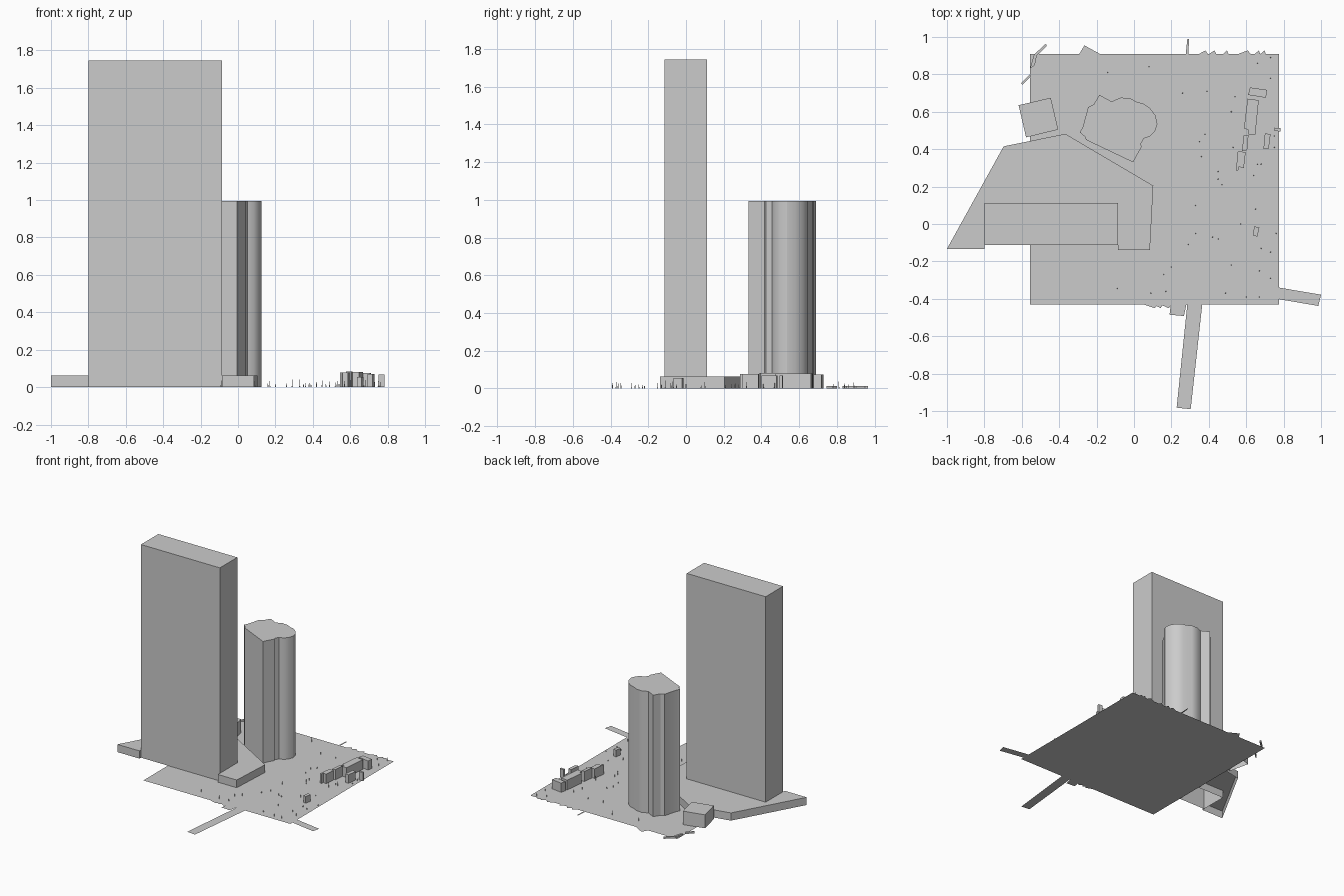
import bpy, bmesh, math, random

random.seed(4)


def prism(name, pts, height=0.0, z=0.0):
    """Flat outline, or an open-bottomed extruded outline when height > 0."""
    area = sum(a[0] * b[1] - b[0] * a[1] for a, b in zip(pts, pts[1:] + pts[:1]))
    if area < 0:
        pts = pts[::-1]
    bm = bmesh.new()
    top = [bm.verts.new((x, y, z + height)) for x, y in pts]
    bm.faces.new(top)
    if height > 0:
        low = [bm.verts.new((x, y, z)) for x, y in pts]
        n = len(pts)
        for i in range(n):
            j = (i + 1) % n
            bm.faces.new((low[i], low[j], top[j], top[i]))
    me = bpy.data.meshes.new(name)
    bm.to_mesh(me)
    bm.free()
    ob = bpy.data.objects.new(name, me)
    bpy.context.collection.objects.link(ob)
    return ob


# Ground sheet
prism("ground", [(-0.556, -0.43), (0.775, -0.43), (0.775, 0.908), (-0.556, 0.908)])

# Flat road ends and path patches that stick out past the ground
strips = {
    "south_road": [(0.285, -0.43), (0.228, -0.982), (0.303, -0.99), (0.365, -0.43)],
    "east_road": [(0.775, -0.34), (1.0, -0.378), (0.985, -0.438), (0.775, -0.402)],
    "south_path": [(0.197, -0.43), (0.19, -0.485), (0.267, -0.492), (0.28, -0.43)],
    "north_path": [(0.277, 0.908), (0.285, 0.99), (0.295, 0.99), (0.29, 0.908)],
    "north_patch": [(-0.293, 0.908), (-0.265, 0.955), (-0.18, 0.908)],
}
for name, pts in strips.items():
    prism(name, pts)
for x, w in [(0.37, 0.05), (0.42, 0.04), (0.49, 0.03), (0.59, 0.07), (0.66, 0.03), (0.69, 0.03)]:
    prism("north_edge_patch", [(x - w / 2, 0.908), (x + w / 2, 0.908), (x + w / 4, 0.928)])
for x, w in [(0.09, 0.08), (0.13, 0.05), (0.17, 0.06)]:
    prism("south_edge_patch", [(x - w / 2, -0.43), (x + w / 2, -0.43), (x + w / 4, -0.45)])

# Low garden wall at the back left corner
prism("garden_wall_lower", [(-0.604, 0.752), (-0.556, 0.80), (-0.55, 0.79), (-0.597, 0.745)], 0.014)
prism("garden_wall_upper", [(-0.556, 0.83), (-0.535, 0.905), (-0.47, 0.965), (-0.467, 0.95),
                            (-0.52, 0.90), (-0.53, 0.85)], 0.014)

# Slab tower and the podium wrapped around it
prism("slab_tower", [(-0.8, -0.113), (-0.085, -0.113), (-0.085, 0.112), (-0.8, 0.112)], 1.745)
prism("podium", [(-1.0, -0.133), (-0.697, 0.415), (-0.367, 0.482), (0.103, 0.205),
                 (0.085, -0.138), (-0.085, -0.138), (-0.085, 0.112), (-0.8, 0.112),
                 (-0.8, -0.133)], 0.063)

# Rounded tower
rounded = prism("rounded_tower", [
    (-0.29, 0.49), (-0.275, 0.515), (-0.245, 0.625), (-0.215, 0.64), (-0.185, 0.69),
    (-0.12, 0.655), (-0.07, 0.676), (-0.02, 0.672), (0.02, 0.65), (0.045, 0.646),
    (0.085, 0.62), (0.115, 0.58), (0.125, 0.535), (0.112, 0.495), (0.085, 0.468),
    (0.052, 0.457), (0.035, 0.425), (0.042, 0.415), (-0.005, 0.33), (-0.257, 0.45),
    (-0.26, 0.465)], 0.995)
bpy.context.view_layer.objects.active = rounded
rounded.select_set(True)
bpy.ops.object.shade_smooth_by_angle(angle=math.radians(28))
rounded.select_set(False)

# Low side block beside the podium
prism("side_block", [(-0.617, 0.635), (-0.445, 0.675), (-0.405, 0.505), (-0.577, 0.463)], 0.11)

# Small houses along the right side
houses = [
    ([(0.62, 0.73), (0.712, 0.717), (0.705, 0.675), (0.61, 0.69)], 0.075),
    ([(0.607, 0.67), (0.667, 0.662), (0.648, 0.475), (0.612, 0.48), (0.608, 0.505), (0.588, 0.51)], 0.08),
    ([(0.587, 0.475), (0.612, 0.475), (0.605, 0.395), (0.577, 0.39)], 0.083),
    ([(0.555, 0.388), (0.597, 0.385), (0.587, 0.30), (0.56, 0.305), (0.557, 0.285), (0.545, 0.285)], 0.078),
    ([(0.7, 0.485), (0.73, 0.48), (0.72, 0.4), (0.692, 0.4)], 0.07),
    ([(0.75, 0.515), (0.784, 0.512), (0.784, 0.495), (0.75, 0.497)], 0.068),
    ([(0.643, -0.012), (0.67, -0.02), (0.66, -0.067), (0.635, -0.062)], 0.055),
]
for i, (pts, h) in enumerate(houses):
    prism(f"house_{i + 1}", pts, h)

# Thin spike trees scattered over the ground
spots = [(0.26, 0.7), (0.39, 0.71), (0.54, 0.68), (0.52, 0.6), (0.66, 0.86), (0.73, 0.78),
         (0.73, 0.89), (0.08, 0.84), (-0.14, 0.81), (0.35, 0.44), (0.38, 0.48), (0.36, 0.36),
         (0.45, 0.28), (0.47, 0.21), (0.45, 0.24), (0.33, 0.1), (0.33, -0.05), (0.42, -0.07),
         (0.45, -0.08), (0.2, -0.23), (0.16, -0.27), (0.17, -0.36), (0.09, -0.37), (-0.09, -0.345),
         (0.29, -0.11), (0.52, -0.22), (0.49, -0.37), (0.68, -0.13), (0.73, -0.15), (0.67, -0.25),
         (0.76, -0.05), (0.65, 0.08), (0.57, 0.0), (0.53, 0.41), (0.75, 0.47), (0.75, 0.41),
         (0.68, 0.32), (0.66, 0.32), (0.64, 0.26), (0.6, -0.39), (0.67, -0.39), (0.73, -0.29)]
bm = bmesh.new()
for x, y in spots:
    h = random.uniform(0.02, 0.045)
    base = [bm.verts.new((x + 0.003 * math.cos(a), y + 0.003 * math.sin(a), 0))
            for a in (0, math.pi / 2, math.pi, 1.5 * math.pi)]
    tip = bm.verts.new((x, y, h))
    for i in range(4):
        bm.faces.new((base[i], base[(i + 1) % 4], tip))
me = bpy.data.meshes.new("trees")
bm.to_mesh(me)
bm.free()
bpy.context.collection.objects.link(bpy.data.objects.new("trees", me))
